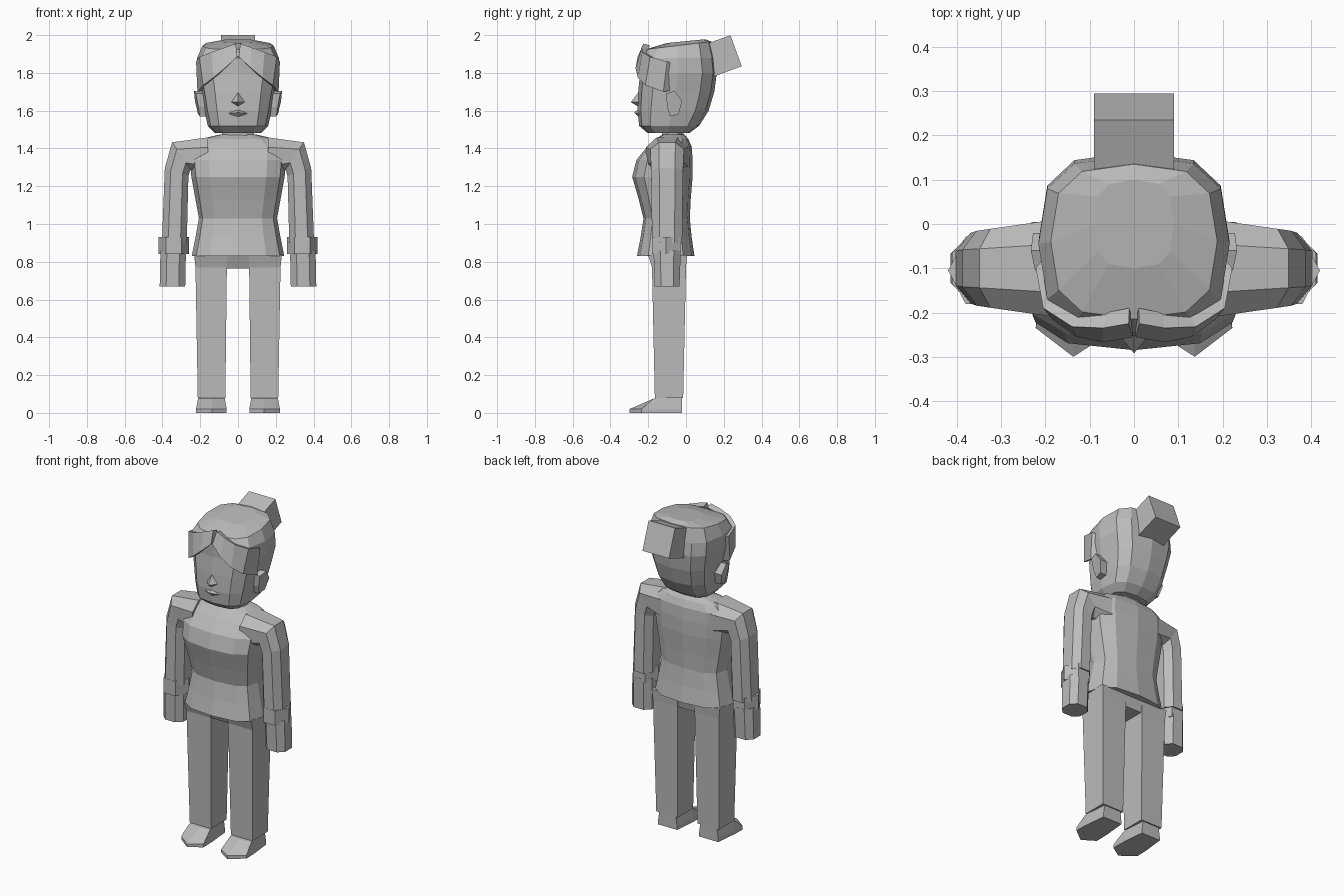
import bpy, bmesh, math
from mathutils import Matrix, Vector

if "Cube" in bpy.data.objects:
    bpy.data.objects.remove(bpy.data.objects["Cube"])

grey = bpy.data.materials.new("plain_grey")
grey.diffuse_color = (0.5, 0.5, 0.5, 1)
grey.use_nodes = True
grey.node_tree.nodes["Principled BSDF"].inputs["Base Color"].default_value = grey.diffuse_color


def finish(name, bm, mirror=False):
    bmesh.ops.recalc_face_normals(bm, faces=bm.faces)
    me = bpy.data.meshes.new(name)
    bm.to_mesh(me)
    bm.free()
    me.materials.append(grey)
    ob = bpy.data.objects.new(name, me)
    bpy.context.collection.objects.link(ob)
    if mirror:
        ob.modifiers.new("mirror", "MIRROR").use_mirror_merge = False
    return ob


def loft(name, rings, mirror=False):
    """Skin a list of equal-length point rings and cap both ends."""
    bm = bmesh.new()
    vs = [[bm.verts.new(p) for p in r] for r in rings]
    n = len(vs[0])
    for a, b in zip(vs, vs[1:]):
        for i in range(n):
            j = (i + 1) % n
            bm.faces.new((a[i], a[j], b[j], b[i]))
    bm.faces.new(vs[0])
    bm.faces.new(vs[-1])
    return finish(name, bm, mirror)


def shape(n, power, start=0.0):
    """Unit rounded-box outline with n corners."""
    out = []
    for i in range(n):
        a = 2 * math.pi * i / n + start
        c, s = math.cos(a), math.sin(a)
        out.append((math.copysign(abs(c) ** power, c), math.copysign(abs(s) ** power, s)))
    return out


def level(outline, z, w, front, back, tilt=0.0, cx=0.0):
    """Horizontal ring; tilt raises the back."""
    cy, h = (front + back) / 2, (back - front) / 2
    return [(cx + u * w, cy + v * h, z + tilt * v * h) for u, v in outline]


def arm_ring(outline, cx, cz, half, hy, angle, cy=-0.1):
    """Ring across the arm, turned about the y axis."""
    t = math.radians(angle)
    return [(cx + u * half * math.cos(t), cy + v * hy, cz + u * half * math.sin(t))
            for u, v in outline]


# Jacket body
body = shape(12, 0.72)
loft("jacket", [level(body, *r) for r in (
    (0.83, 0.245, -0.26, 0.045), (0.93, 0.225, -0.24, 0.03),
    (1.03, 0.207, -0.225, 0.02), (1.13, 0.225, -0.25, 0.025),
    (1.25, 0.247, -0.285, 0.035), (1.34, 0.255, -0.262, 0.035),
    (1.41, 0.25, -0.205, 0.03), (1.45, 0.2, -0.165, 0.012),
    (1.475, 0.09, -0.12, -0.01))])

# Sleeves, cuffs and hands
oct8 = shape(8, 0.8, math.pi / 8)
hex6 = shape(6, 1.0)
loft("sleeve", [arm_ring(oct8, *r) for r in (
    (0.16, 1.355, 0.11, 0.12, 90), (0.30, 1.36, 0.093, 0.095, 56),
    (0.325, 1.275, 0.07, 0.09, 18), (0.337, 0.9, 0.07, 0.085, 0))], True)
loft("cuff", [arm_ring(hex6, 0.34, z, 0.08, 0.088, 0, -0.105) for z in (0.84, 0.93)], True)
loft("hand", [arm_ring(oct8, *r) for r in (
    (0.343, 0.86, 0.072, 0.077, 0), (0.347, 0.67, 0.072, 0.07, 0))], True)

# Trousers: hip block and legs
square = [(-1, -1), (1, -1), (1, 1), (-1, 1)]
loft("hips", [level(square, 0.765, 0.12, -0.17, -0.01),
              level(square, 0.835, 0.22, -0.2, 0.005)])
loft("leg", [level(square, 0.08, 0.073, -0.165, -0.015, 0, 0.14),
             level(square, 0.77, 0.083, -0.18, 0.0, 0, 0.142),
             level(square, 0.835, 0.088, -0.2, 0.005, 0, 0.144)], True)

# Shoes with pointed toes
sole = [(0.075, -0.02), (0.205, -0.02), (0.22, -0.16), (0.222, -0.235),
        (0.137, -0.3), (0.06, -0.25), (0.062, -0.16)]
loft("shoe", [[(x, y, 0) for x, y in sole],
              [(x, y, 0.02) for x, y in sole],
              [(0.137 + (x - 0.137) * 0.88, max(y, -0.175), 0.078 if y > -0.2 else 0.074)
               for x, y in sole]], True)

# Neck and head
loft("neck", [level(oct8, z, 0.09, -0.13, -0.01) for z in (1.45, 1.52)])
skull = shape(12, 0.68)
loft("head", [level(skull, *r) for r in (
    (1.483, 0.125, -0.205, 0.02), (1.52, 0.16, -0.248, 0.07),
    (1.6, 0.178, -0.257, 0.12), (1.7, 0.195, -0.253, 0.15),
    (1.8, 0.216, -0.243, 0.163), (1.88, 0.216, -0.245, 0.155),
    (1.945, 0.188, -0.215, 0.135, 0.12), (1.968, 0.09, -0.1, 0.1, 0.1))])

# Parted fringe sweeping down to the temples
upper = [(0.012, -0.225, 1.955), (0.07, -0.235, 1.935), (0.14, -0.232, 1.91),
         (0.205, -0.19, 1.885), (0.222, -0.1, 1.86)]
lower = [(0.004, -0.256, 1.885), (0.07, -0.267, 1.825), (0.13, -0.255, 1.775),
         (0.185, -0.215, 1.735), (0.215, -0.12, 1.7)]
loft("fringe", [[a, b, (b[0] * 0.88, b[1] + 0.035, b[2] + 0.005),
                 (a[0] * 0.88, a[1] + 0.035, a[2] - 0.01)]
                for a, b in zip(upper, lower)], True)

# Ears
ear = [(-0.105, 1.69), (-0.06, 1.705), (-0.02, 1.65), (-0.04, 1.58), (-0.085, 1.57), (-0.1, 1.62)]
loft("ear", [[(0.16, y, z) for y, z in ear],
             [(0.2 + (z - 1.57) * 0.2 + (y + 0.1) * 0.15, y, z) for y, z in ear]], True)

# Nose and lips
bm = bmesh.new()
for p in ((0, -0.292, 1.645), (0.035, -0.25, 1.645), (-0.035, -0.25, 1.645),
          (0, -0.25, 1.70), (0, -0.25, 1.62)):
    bm.verts.new(p)
bmesh.ops.convex_hull(bm, input=bm.verts)
finish("nose", bm)
bm = bmesh.new()
for p in ((0, -0.275, 1.59), (0.05, -0.25, 1.585), (-0.05, -0.25, 1.585),
          (0, -0.25, 1.61), (0, -0.25, 1.565)):
    bm.verts.new(p)
bmesh.ops.convex_hull(bm, input=bm.verts)
finish("lips", bm)

# Tilted square hair bun
bm = bmesh.new()
bmesh.ops.create_cube(bm, size=1, matrix=Matrix.Translation((0, 0.19, 1.89))
                      @ Matrix.Rotation(math.radians(20), 4, "X")
                      @ Matrix.Diagonal(Vector((0.18, 0.16, 0.175, 1))))
finish("hair_bun", bm)
